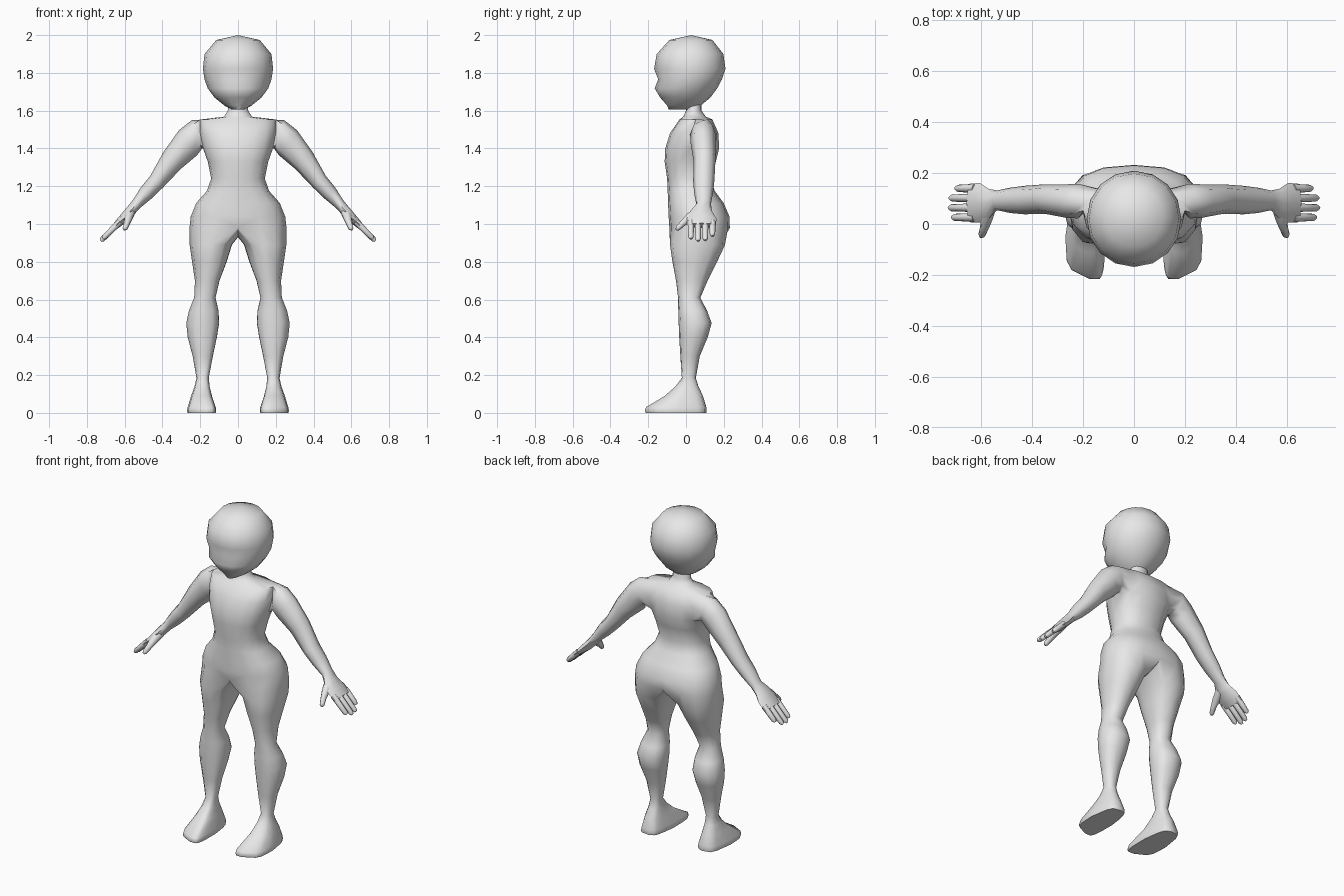
import bpy, bmesh, math
from mathutils import Vector

if "Cube" in bpy.data.objects:
    bpy.data.objects.remove(bpy.data.objects["Cube"])

skin = bpy.data.materials.new("plain_grey")
skin.diffuse_color = (0.8, 0.8, 0.8, 1)
skin.use_nodes = True
skin.node_tree.nodes["Principled BSDF"].inputs["Base Color"].default_value = skin.diffuse_color


def power(v, n):
    return math.copysign(abs(v) ** (2 / n), v)


def section(x0, x1, yf, yb, z, angles, n=2.3, skew=0, taper=0):
    """Rounded section between x0..x1 and yf..yb; angle 0 points forward."""
    cx, rx, cy, ry = (x0 + x1) / 2, (x1 - x0) / 2, (yf + yb) / 2, (yb - yf) / 2
    pts = []
    for t in angles:
        s, c = power(math.sin(t), n), power(math.cos(t), n)
        x = cx + rx * s * (1 - taper * max(0, -c))
        pts.append((x, cy - ry * c + skew * s * max(0, c), z))
    return pts


def add(bm, pts):
    return [bm.verts.new(p) for p in pts]


def bridge(bm, a, b, closed=True, skip=()):
    n = len(a)
    for i in range(n if closed else n - 1):
        if i not in skip:
            j = (i + 1) % n
            bm.faces.new((a[i], a[j], b[j], b[i]))


def finish(bm, name, mirror=False):
    if mirror:
        bmesh.ops.mirror(bm, geom=bm.verts[:] + bm.edges[:] + bm.faces[:],
                         axis='X', merge_dist=0.0005)
        bmesh.ops.remove_doubles(bm, verts=bm.verts[:], dist=0.0005)
    bmesh.ops.recalc_face_normals(bm, faces=bm.faces[:])
    me = bpy.data.meshes.new(name)
    bm.to_mesh(me)
    bm.free()
    me.materials.append(skin)
    ob = bpy.data.objects.new(name, me)
    bpy.context.collection.objects.link(ob)
    bpy.ops.object.select_all(action='DESELECT')
    ob.select_set(True)
    bpy.context.view_layer.objects.active = ob
    bpy.ops.object.shade_smooth_by_angle(angle=math.radians(62))
    return ob


# ---- body: half torso, one leg and one arm, then mirrored ----
bm = bmesh.new()
half = [math.pi * k / 8 for k in range(9)]
# half width, front y, back y, z, squareness
torso = [
    (0.257, -0.088, 0.232, 0.98, 2.5), (0.250, -0.092, 0.230, 1.04, 2.5),
    (0.222, -0.095, 0.200, 1.11, 2.4), (0.165, -0.097, 0.152, 1.175, 2.3),
    (0.142, -0.100, 0.132, 1.24, 2.3), (0.160, -0.113, 0.158, 1.33, 2.3),
    (0.185, -0.110, 0.175, 1.40, 2.3), (0.200, -0.085, 0.172, 1.48, 2.3),
    (0.200, -0.035, 0.140, 1.553, 2.3), (0.075, -0.015, 0.105, 1.568, 2),
    (0.054, 0.000, 0.082, 1.60, 2), (0.054, 0.000, 0.080, 1.66, 2)]
rings = [add(bm, section(-w, w, yf, yb, z, half, n)) for w, yf, yb, z, n in torso]
ARM_LOW = 6
for i in range(len(rings) - 1):
    hole = (4, 5) if i in (ARM_LOW, ARM_LOW + 1) else ()
    bridge(bm, rings[i], rings[i + 1], False, hole)

# crotch line between front and back, closing the top of the leg
hip = rings[0]
yf, yb = hip[0].co.y, hip[8].co.y
inner = add(bm, [(0, yb + (yf - yb) * k / 8, 0.98 - 0.05 * math.sin(math.pi * k / 8))
                 for k in range(1, 8)])
prev = hip + inner

# leg and foot: x0, x1, front y, back y, z, squareness, toe skew, heel taper
around = [-0.6 + k * (math.pi + 1.2) / 8 for k in range(9)]
around += [math.pi + 0.6 + k * (math.pi - 1.2) / 8 for k in range(1, 8)]
leg = [
    (0.032, 0.256, -0.085, 0.207, 0.89, 2.3, 0, 0),
    (0.060, 0.243, -0.072, 0.165, 0.80, 2.2, 0, 0),
    (0.098, 0.228, -0.053, 0.115, 0.70, 2.2, 0, 0),
    (0.119, 0.232, -0.042, 0.076, 0.61, 2.2, 0, 0),
    (0.103, 0.260, -0.041, 0.112, 0.54, 2.2, 0, 0),
    (0.100, 0.274, -0.039, 0.136, 0.475, 2.2, 0, 0),
    (0.112, 0.266, -0.036, 0.115, 0.40, 2.2, 0, 0),
    (0.133, 0.240, -0.030, 0.073, 0.30, 2.2, 0, 0),
    (0.155, 0.220, -0.022, 0.052, 0.185, 2.2, 0, 0),
    (0.150, 0.230, -0.055, 0.066, 0.14, 2.4, 0.01, 0.05),
    (0.138, 0.248, -0.110, 0.090, 0.09, 2.8, 0.02, 0.15),
    (0.118, 0.266, -0.205, 0.108, 0.03, 4, 0.03, 0.25),
    (0.115, 0.270, -0.210, 0.110, 0.012, 4, 0.03, 0.25),
    (0.118, 0.267, -0.207, 0.108, 0.0, 4, 0.03, 0.25)]
for x0, x1, f, b, z, n, skew, taper in leg:
    ring = add(bm, section(x0, x1, f, b, z, around, n, skew, taper))
    bridge(bm, prev, ring)
    prev = ring
bm.faces.new(prev)  # sole

# arm and palm: x, z, downward angle, thickness, y centre, y radius
lo, mid, top = rings[ARM_LOW:ARM_LOW + 3]
prev = [lo[4], lo[5], lo[6], mid[6], top[6], top[5], top[4], mid[4]]
arm = [
    (0.218, 1.474, 20, 0.080, 0.090, 0.068), (0.265, 1.430, 35, 0.082, 0.090, 0.066),
    (0.350, 1.335, 45, 0.064, 0.098, 0.058), (0.430, 1.225, 48, 0.046, 0.094, 0.056),
    (0.485, 1.165, 46, 0.041, 0.093, 0.050), (0.538, 1.105, 45, 0.028, 0.093, 0.039),
    (0.570, 1.068, 45, 0.027, 0.080, 0.058), (0.605, 1.030, 45, 0.025, 0.083, 0.078),
    (0.645, 0.992, 45, 0.018, 0.083, 0.076)]
for x, z, d, r, yc, ry in arm:
    d = math.radians(d)
    pts = []
    for k in range(8):
        a = math.radians(225 + 45 * k)
        u = r * math.sin(a)
        pts.append((x + u * math.sin(d), yc + ry * math.cos(a), z + u * math.cos(d)))
    ring = add(bm, pts)
    bridge(bm, prev, ring)
    prev = ring
bm.faces.new(prev)
finish(bm, "body", True)


# ---- fingers and thumbs ----
def digit(name, path, radii):
    bm = bmesh.new()
    path = [Vector(p) for p in path]
    prev = None
    for i, (p, r) in enumerate(zip(path, radii)):
        d = (path[min(i + 1, len(path) - 1)] - path[max(i - 1, 0)]).normalized()
        side = d.cross(Vector((0.7, 0, 0.7))).normalized()
        up = side.cross(d)
        ring = add(bm, [p + r * (side * math.cos(k * math.pi / 4) + up * math.sin(k * math.pi / 4))
                        for k in range(8)])
        if prev:
            bridge(bm, prev, ring)
        else:
            bm.faces.new(ring)
        prev = ring
    bm.faces.new(prev)
    finish(bm, name, True)


fingers = [("index_fingers", 0.026, 0.718), ("middle_fingers", 0.064, 0.730),
           ("ring_fingers", 0.102, 0.727), ("little_fingers", 0.140, 0.704)]
for name, y, tip in fingers:
    path = [(x, y, 1.637 - x) for x in (0.625, 0.66, tip - 0.012, tip - 0.003)]
    digit(name, path, (0.017, 0.016, 0.014, 0.007))
digit("thumbs", [(0.568, 0.065, 1.065), (0.580, 0.020, 1.035), (0.588, -0.015, 1.005),
                 (0.598, -0.043, 0.978), (0.602, -0.050, 0.970)],
      (0.026, 0.024, 0.017, 0.014, 0.007))

# ---- head: half width, front y, back y, z ----
bm = bmesh.new()
full = [2 * math.pi * k / 16 for k in range(16)]
head = [
    (0.035, -0.092, 0.045, 1.607), (0.072, -0.100, 0.078, 1.627),
    (0.125, -0.137, 0.130, 1.67), (0.160, -0.166, 0.165, 1.718),
    (0.177, -0.147, 0.190, 1.765), (0.186, -0.169, 0.209, 1.822),
    (0.177, -0.155, 0.198, 1.90), (0.115, -0.088, 0.140, 1.974)]
prev = None
for w, f, b, z in head:
    ring = add(bm, section(-w, w, f, b, z, full, 2.05))
    if prev:
        bridge(bm, prev, ring)
    else:
        bm.faces.new(ring)
    prev = ring
crown = bm.verts.new((0, 0.028, 2.0))
for i in range(16):
    bm.faces.new((prev[i], prev[(i + 1) % 16], crown))
finish(bm, "head")
